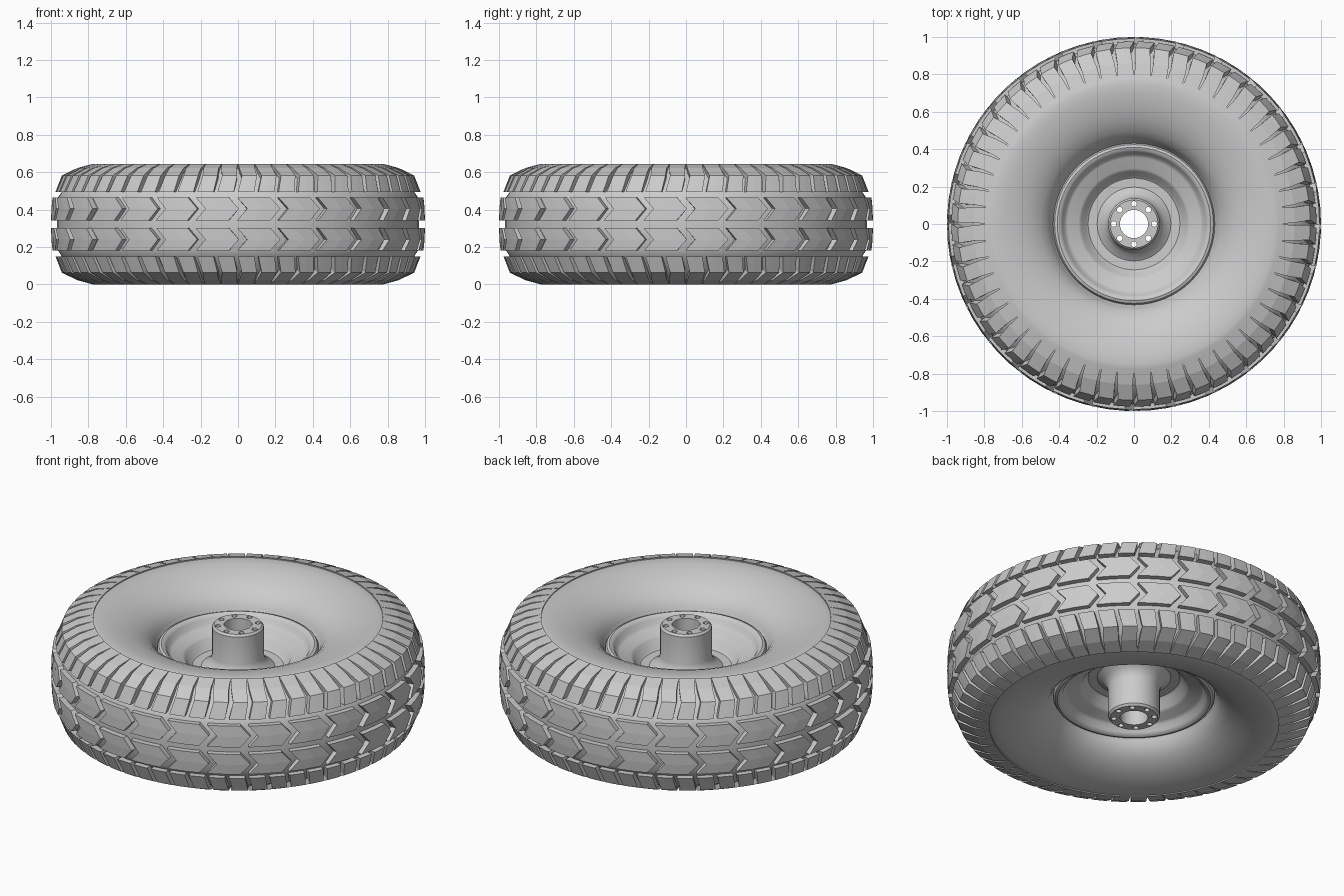
import bpy, bmesh, math

HEIGHT = 0.645
TAU = 2 * math.pi

cube = bpy.data.objects.get("Cube")
if cube:
    bpy.data.objects.remove(cube, do_unlink=True)

grey = bpy.data.materials.new("plain_grey")
grey.use_nodes = True
grey.diffuse_color = (0.6, 0.6, 0.6, 1)
grey.node_tree.nodes["Principled BSDF"].inputs["Base Color"].default_value = (0.6, 0.6, 0.6, 1)


def finish(name, bm, angle):
    """Turn a bmesh into an object, smooth below the given angle."""
    bmesh.ops.recalc_face_normals(bm, faces=bm.faces)
    mesh = bpy.data.meshes.new(name)
    bm.to_mesh(mesh)
    bm.free()
    mesh.materials.append(grey)
    obj = bpy.data.objects.new(name, mesh)
    bpy.context.scene.collection.objects.link(obj)
    shade(mesh, angle)
    return obj


def shade(mesh, angle):
    for p in mesh.polygons:
        p.use_smooth = angle > 0
    if angle > 0:
        mesh.set_sharp_from_angle(angle=math.radians(angle))


def polar(r, angle, z):
    return (r * math.cos(angle), r * math.sin(angle), z)


def lathe(name, half, segments=112, angle=35):
    """Revolve an upper half profile and its mirror image into a closed ring."""
    profile = half + [(r, HEIGHT - z) for r, z in reversed(half)]
    bm = bmesh.new()
    rings = [[bm.verts.new(polar(r, TAU * s / segments, z)) for r, z in profile]
             for s in range(segments)]
    n = len(profile)
    for s in range(segments):
        a, b = rings[s], rings[(s + 1) % segments]
        for i in range(n):
            j = (i + 1) % n
            bm.faces.new((a[i], b[i], b[j], a[j]))
    return finish(name, bm, angle)


def add_block(bm, stations, centre, pitch, lean, flip):
    """One tread lug: a curved grid of (r, z, half width, skew) stations with sunk walls."""
    def row(r, z, half, skew):
        z = HEIGHT - z if flip else z
        return [bm.verts.new(polar(r, centre + pitch * (skew + half * c), z)) for c in (-1, 0, 1)]

    top, base = [], []
    for i, (r, z, half, skew) in enumerate(stations):
        t = lean * i / (len(stations) - 1)
        top.append(row(r, z, half, skew))
        base.append(row(r - 0.06 * (1 - t), z - 0.05 * t, half, skew))
    last = len(stations) - 1
    for i in range(last):
        for c in range(2):
            for g in (top, base):
                bm.faces.new((g[i][c], g[i][c + 1], g[i + 1][c + 1], g[i + 1][c]))
        for c in (0, 2):
            bm.faces.new((top[i][c], top[i + 1][c], base[i + 1][c], base[i][c]))
    for i in (0, last):
        for c in range(2):
            bm.faces.new((top[i][c], top[i][c + 1], base[i][c + 1], base[i][c]))


def tread(name, count, stations, lean):
    bm = bmesh.new()
    pitch = TAU / count
    for k in range(count):
        for flip in (False, True):
            add_block(bm, stations, (k + 0.5) * pitch, pitch, lean, flip)
    return finish(name, bm, 0)


# Tire body with deep concave sidewalls
lathe("tire", [(0.42, 0.45), (0.436, 0.47), (0.445, 0.495), (0.465, 0.53), (0.5, 0.563),
               (0.55, 0.594), (0.6, 0.614), (0.65, 0.629), (0.7, 0.638), (0.75, 0.643),
               (0.785, 0.637), (0.84, 0.609), (0.905, 0.565), (0.945, 0.49),
               (0.962, 0.465), (0.968, 0.34)])

# Chevron lugs around the middle
tread("centre_tread", 28, [(0.992, 0.465, 0.4, -0.12), (0.998, 0.405, 0.4, 0.12),
                           (1.0, 0.343, 0.4, -0.12)], 0)

# Shoulder lugs that widen and fade into the sidewall
tread("shoulder_tread", 56, [(0.976, 0.495, 0.4, -0.1), (0.942, 0.582, 0.38, 0.08),
                             (0.86, 0.622, 0.43, 0.0), (0.775, 0.645, 0.495, 0.0)], 1)

# Rim with rolled lip and stepped dish
lathe("rim", [(0.13, 0.355), (0.245, 0.36), (0.258, 0.37), (0.282, 0.412), (0.297, 0.424),
              (0.355, 0.434), (0.372, 0.446), (0.384, 0.474), (0.396, 0.487), (0.41, 0.491),
              (0.424, 0.486), (0.432, 0.473), (0.432, 0.455)])

# Hub tube with flared foot
hub = lathe("hub", [(0.075, 0.605), (0.128, 0.605), (0.138, 0.593), (0.138, 0.43),
                    (0.145, 0.405), (0.163, 0.38), (0.2, 0.356)], 64)

# Bolt holes cut right through the hub
bm = bmesh.new()
for k in range(8):
    ret = bmesh.ops.create_cone(bm, cap_ends=True, segments=16, radius1=0.015,
                                radius2=0.015, depth=1)
    bmesh.ops.translate(bm, verts=ret["verts"], vec=polar(0.108, TAU * k / 8, HEIGHT / 2))
cutter = finish("bolt_hole_cutter", bm, 35)
cutter.hide_render = True
mod = hub.modifiers.new("bolt_holes", "BOOLEAN")
mod.operation = "DIFFERENCE"
mod.solver = "EXACT"
mod.object = cutter
graph = bpy.context.evaluated_depsgraph_get()
drilled = bpy.data.meshes.new_from_object(hub.evaluated_get(graph))
hub.modifiers.clear()
hub.data = drilled
shade(drilled, 35)
bpy.data.objects.remove(cutter, do_unlink=True)
